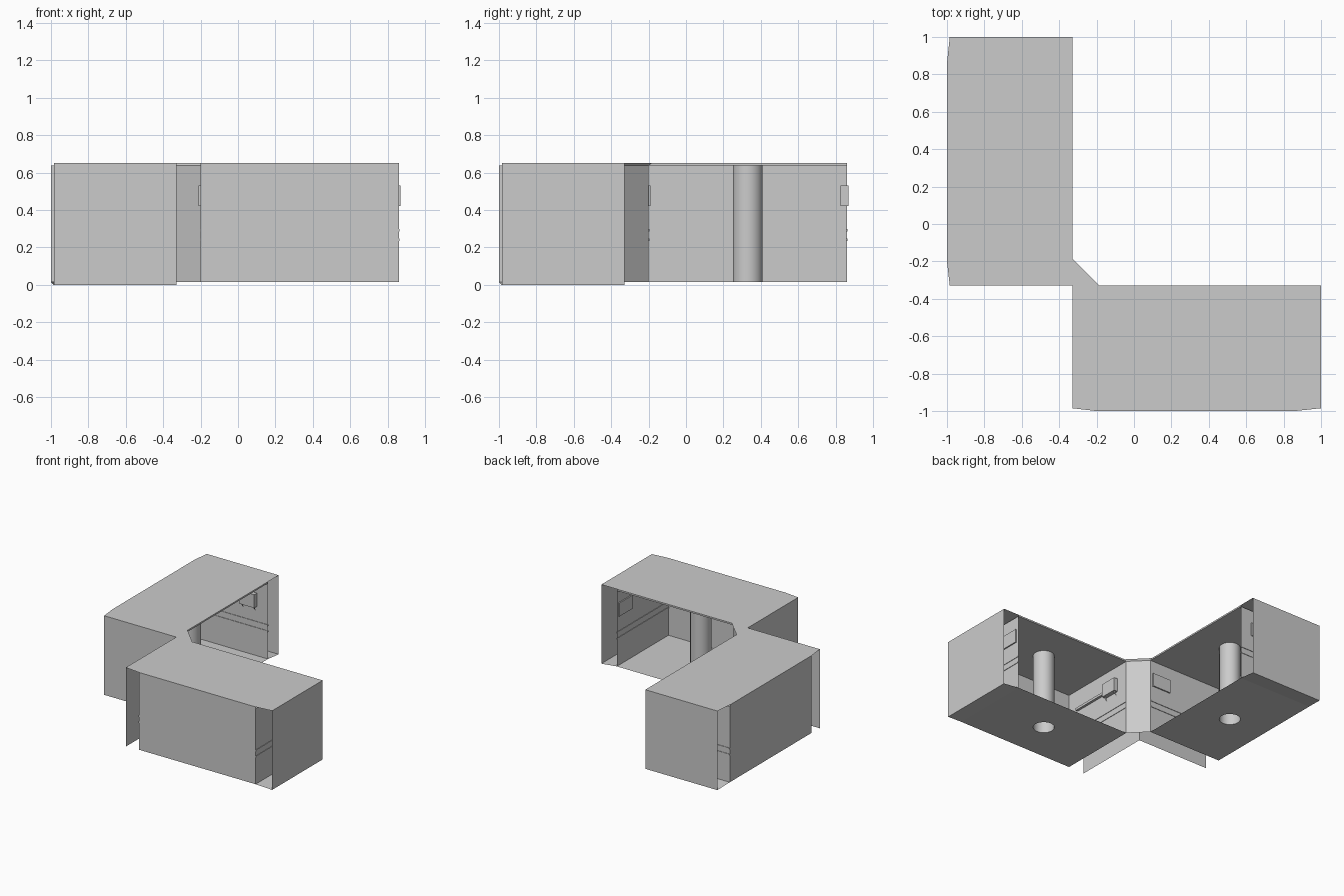
import bpy, bmesh, math
from mathutils import Vector

if "Cube" in bpy.data.objects:
    bpy.data.objects.remove(bpy.data.objects["Cube"])

LOW, CEIL, TOP = 0.015, 0.637, 0.65   # floor, ceiling and roof heights
IN, OUT = -0.33, -1.0                 # open side and outer side of each wing
A, B = -0.2, 0.86                     # room end walls along the wing
MID = ((A + B) / 2, (IN + OUT) / 2)   # column position


def place(p, swap):
    """Wings mirror each other across the diagonal: swap x and y."""
    return (p[1], p[0], p[2]) if swap else tuple(p)


def finish(name, bm):
    me = bpy.data.meshes.new(name)
    bm.to_mesh(me)
    bm.free()
    ob = bpy.data.objects.new(name, me)
    bpy.context.collection.objects.link(ob)
    return ob


def panels(name, polys, swap):
    bm = bmesh.new()
    for poly in polys:
        pts = [place(p, swap) for p in poly]
        if swap:
            pts.reverse()
        bm.faces.new([bm.verts.new(p) for p in pts])
    return finish(name, bm)


def wall_x(x, y0, y1, z0, z1):
    return [(x, y0, z0), (x, y1, z0), (x, y1, z1), (x, y0, z1)]


def wall_y(y, x0, x1, z0, z1):
    return [(x0, y, z0), (x1, y, z0), (x1, y, z1), (x0, y, z1)]


def box(name, lo, hi, swap):
    bm = bmesh.new()
    bmesh.ops.create_cube(bm, size=1)
    for v in bm.verts:
        v.co = place([l + (c + 0.5) * (h - l) for l, h, c in zip(lo, hi, v.co)], swap)
    bmesh.ops.recalc_face_normals(bm, faces=bm.faces)
    return finish(name, bm)


def floor(name, swap, n=24, r=0.08):
    # floor plate with a round hole under the column
    bm = bmesh.new()
    outer = [(A, OUT, LOW), (B, OUT, LOW), (B, IN, LOW), (A, IN, LOW)]
    hole = [(MID[0] + r * math.cos(i * math.tau / n),
             MID[1] + r * math.sin(i * math.tau / n), LOW) for i in range(n)]
    for loop in (outer, hole):
        vs = [bm.verts.new(place(p, swap)) for p in loop]
        for i, v in enumerate(vs):
            bm.edges.new((v, vs[(i + 1) % len(vs)]))
    bmesh.ops.triangle_fill(bm, edges=bm.edges[:], use_beauty=True, normal=Vector((0, 0, 1)))
    finish(name, bm)


def column(name, swap):
    # open round column between floor and ceiling
    bm = bmesh.new()
    bmesh.ops.create_cone(bm, cap_ends=False, segments=24, radius1=0.08, radius2=0.08,
                          depth=CEIL - LOW)
    bmesh.ops.translate(bm, verts=bm.verts, vec=place((*MID, (CEIL + LOW) / 2), swap))
    for f in bm.faces:
        f.smooth = True
    finish(name, bm)


for wing, swap in (("south", False), ("west", True)):
    # roof sheet with slightly drawn-in outer corners, fascia and ceiling
    panels(wing + "_roof", [[(IN, -0.985, TOP), (A, OUT, TOP), (B, OUT, TOP), (1, -0.985, TOP),
                             (1, IN, TOP), (IN, IN, TOP)]], swap)
    panels(wing + "_fascia", [wall_y(OUT, A, B, CEIL, TOP), wall_y(IN, A, B, CEIL, TOP)], swap)
    panels(wing + "_ceiling", [[(A, OUT, CEIL), (B, OUT, CEIL), (B, IN, CEIL), (A, IN, CEIL)]], swap)

    # floor with sloping strip to the far end
    floor(wing + "_floor", swap)
    panels(wing + "_floor_strip", [[(B, OUT, LOW), (1, -0.985, 0), (1, IN, 0), (B, IN, LOW)]], swap)

    # outer long wall, outer end panels, room end walls
    panels(wing + "_back_wall", [wall_y(OUT, A, B, LOW, CEIL)], swap)
    panels(wing + "_end_panels", [wall_x(x, -0.985, IN, 0, TOP) for x in (IN, 1)], swap)
    panels(wing + "_room_walls", [wall_x(x, OUT, IN, LOW, CEIL) for x in (A, B)], swap)
    column(wing + "_column", swap)

    # wall trim rails along the room end walls
    for i, x in enumerate((A, B)):
        for j, z in enumerate((0.235, 0.285)):
            box(f"{wing}_trim_{i}_{j}", (x - 0.004, OUT, z), (x + 0.004, IN, z + 0.012), swap)

    # flush wall cabinet on one end, projecting cabinet on the other
    flush, deep, d = (A, B, -1) if swap else (B, A, 1)
    box(wing + "_flush_cabinet", (flush - 0.01, -0.52, 0.42), (flush + 0.01, -0.35, 0.53), swap)
    x0, x1 = sorted((deep - d * 0.01, deep + d * 0.035))
    box(wing + "_wall_cabinet", (x0, -0.57, 0.42), (x1, -0.43, 0.53), swap)
    # slanted bracket legs
    for i, y in enumerate((-0.56, -0.45)):
        panels(f"{wing}_bracket_{i}", [[(deep + d * 0.03, y, 0.43), (deep + d * 0.03, y + 0.012, 0.43),
                                        (deep, y + 0.012, 0.385), (deep, y, 0.385)]], swap)
    # horizontal arm beside the cabinet
    x0, x1 = sorted((deep, deep + d * 0.02))
    box(wing + "_wall_arm", (x0, -0.9, 0.455), (x1, -0.57, 0.475), swap)

# diagonal corner wall joining the wings, with its roof triangle
panels("corner_wall", [[(A, IN, LOW), (IN, A, LOW), (IN, A, CEIL), (A, IN, CEIL)]], False)
panels("corner_roof", [[(IN, IN, TOP), (-0.185, IN, TOP), (IN, -0.185, TOP)]], False)
panels("corner_fascia", [[(-0.185, IN, TOP), (IN, -0.185, TOP), (IN, A, CEIL), (A, IN, CEIL)]], False)
